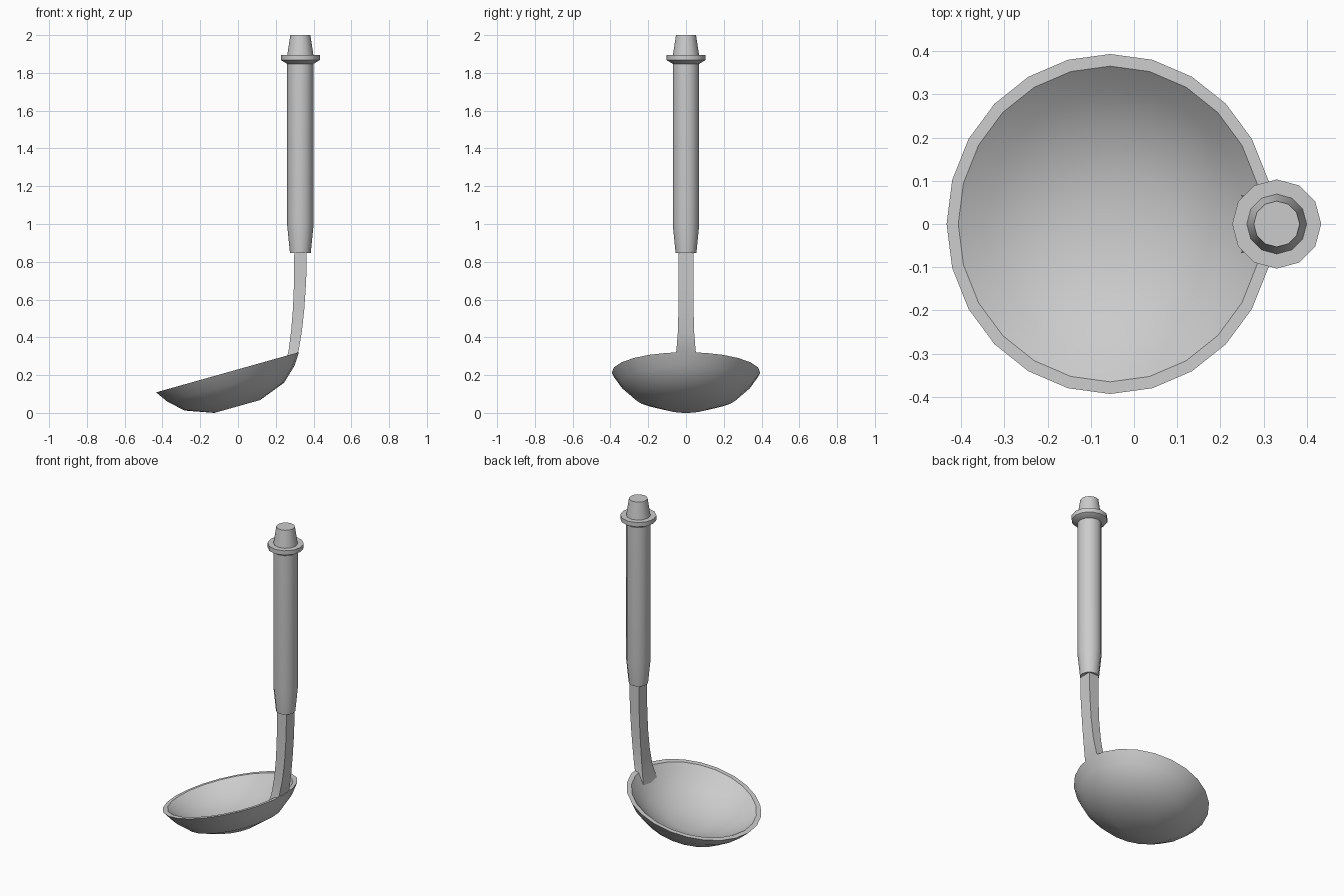
import bpy
import bmesh
from math import cos, sin, pi, radians
from mathutils import Matrix

cube = bpy.data.objects.get("Cube")
if cube:
    bpy.data.objects.remove(cube, do_unlink=True)

# Single plain grey
grey = bpy.data.materials.new("grey_metal")
grey.use_nodes = True
colour = (0.6, 0.6, 0.6, 1)
grey.diffuse_color = colour
grey.node_tree.nodes["Principled BSDF"].inputs["Base Color"].default_value = colour


def finish(name, bm, matrix=Matrix()):
    """Turn a bmesh into a shaded, coloured object."""
    bmesh.ops.recalc_face_normals(bm, faces=bm.faces)
    mesh = bpy.data.meshes.new(name)
    bm.to_mesh(mesh)
    bm.free()
    mesh.transform(matrix)
    mesh.materials.append(grey)
    obj = bpy.data.objects.new(name, mesh)
    bpy.context.collection.objects.link(obj)
    bpy.ops.object.select_all(action="DESELECT")
    obj.select_set(True)
    bpy.context.view_layer.objects.active = obj
    bpy.ops.object.shade_smooth_by_angle(angle=radians(35))
    return obj


def loft(name, rings, matrix=Matrix()):
    """Bridge rings of points and cap both ends."""
    bm = bmesh.new()
    loops = [[bm.verts.new(p) for p in ring] for ring in rings]
    for a, b in zip(loops, loops[1:]):
        for i in range(len(a)):
            j = (i + 1) % len(a)
            bm.faces.new((a[i], a[j], b[j], b[i]))
    bm.faces.new(loops[0])
    bm.faces.new(loops[-1])
    return finish(name, bm, matrix)


def lathe(name, profile, sides, matrix):
    """Turn a (radius, height) profile round the z axis."""
    rings = [[(r * cos(2 * pi * i / sides), r * sin(2 * pi * i / sides), z)
              for i in range(sides)] for r, z in profile]
    return loft(name, rings, matrix)


# Tilted bowl: outer wall up to the flat rim, then down the shallower inner wall
outer = [(0.126, -0.188), (0.273, -0.134), (0.349, -0.064), (0.393, 0)]
inner = [(0.365, 0), (0.31, -0.048), (0.24, -0.094), (0.115, -0.142)]
tilt = Matrix.Translation((-0.055, 0, 0.215)) @ Matrix.Rotation(radians(-15.7), 4, "Y")
lathe("bowl", outer + inner, 24, tilt)

# Curved flat stem, flaring into a foot inside the bowl: z, inner x, outer x, half width
sections = [(0.87, 0.298, 0.364, 0.04), (0.7, 0.297, 0.361, 0.04),
            (0.55, 0.291, 0.351, 0.04), (0.43, 0.281, 0.338, 0.043),
            (0.33, 0.268, 0.321, 0.051), (0.235, 0.244, 0.272, 0.07)]
loft("stem", [[(a, -w, z), (b, -w, z), (b, w, z), (a, w, z)] for z, a, b, w in sections])

# Turned handle parts share one axis
axis = Matrix.Translation((0.33, 0, 0))
lathe("handle", [(0.055, 0.846), (0.07, 0.996), (0.07, 1.856)], 12, axis)
lathe("collar", [(0.07, 1.848), (0.103, 1.868), (0.103, 1.895)], 12, axis)
lathe("end_knob", [(0.07, 1.89), (0.053, 2)], 12, axis)
